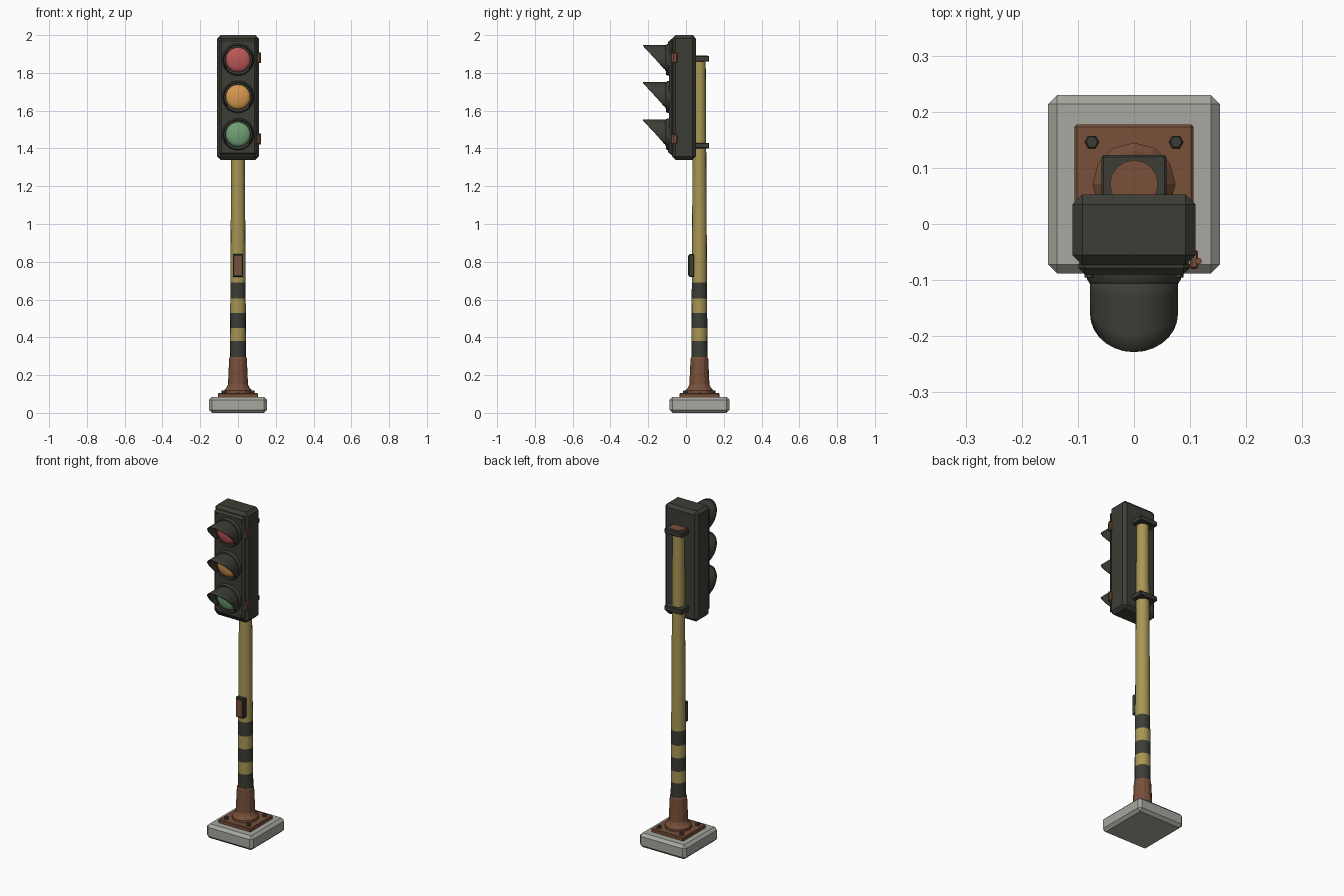
import bpy, bmesh
from math import sin, cos, pi, radians
from mathutils import Matrix, Vector

if "Cube" in bpy.data.objects:
    bpy.data.objects.remove(bpy.data.objects["Cube"])


def material(name, r, g, b):
    lin = [((c / 255 + 0.055) / 1.055) ** 2.4 for c in (r, g, b)] + [1]
    m = bpy.data.materials.new(name)
    m.use_nodes = True
    m.diffuse_color = lin
    m.node_tree.nodes["Principled BSDF"].inputs["Base Color"].default_value = lin
    return m


CONCRETE = material("concrete", 168, 167, 160)
RUST = material("rust", 120, 80, 58)
DARK = material("dark paint", 60, 61, 53)
YELLOW = material("yellow paint", 168, 150, 84)
RED = material("red glass", 188, 88, 86)
AMBER = material("amber glass", 214, 152, 78)
GREEN = material("green glass", 112, 160, 116)

POLE_Y = 0.071


def finish(name, bm, mats, smooth=None):
    bmesh.ops.recalc_face_normals(bm, faces=bm.faces)
    me = bpy.data.meshes.new(name)
    bm.to_mesh(me)
    bm.free()
    for m in mats:
        me.materials.append(m)
    ob = bpy.data.objects.new(name, me)
    bpy.context.collection.objects.link(ob)
    if smooth:
        bpy.ops.object.select_all(action="DESELECT")
        ob.select_set(True)
        bpy.context.view_layer.objects.active = ob
        bpy.ops.object.shade_smooth_by_angle(angle=radians(smooth))
    return ob


def box(name, x, y, z, mat, bevel=0):
    """Box between (low, high) pairs, with chamfered edges."""
    bm = bmesh.new()
    size = [b - a for a, b in (x, y, z)]
    mid = [(a + b) / 2 for a, b in (x, y, z)]
    bmesh.ops.create_cube(bm, size=1, matrix=Matrix.Translation(mid) @ Matrix.Diagonal((*size, 1)))
    if bevel:
        bmesh.ops.bevel(bm, geom=bm.edges[:], offset=bevel, segments=1, affect="EDGES")
    return finish(name, bm, [mat])


def lathe(name, profile, mats, origin, sides=16, forward=False, smooth=None, rule=None):
    """Spin (radius, height) points about z, or about -y when forward."""
    bm = bmesh.new()
    rings = []
    for r, h in profile:
        rings.append([bm.verts.new((r * cos(2 * pi * i / sides), r * sin(2 * pi * i / sides), h))
                      for i in range(sides)])
    for a, b in zip(rings, rings[1:]):
        for i in range(sides):
            j = (i + 1) % sides
            f = bm.faces.new((a[i], a[j], b[j], b[i]))
            if rule:
                f.material_index = rule(f.calc_center_median().z)
    bm.faces.new(rings[0])
    bm.faces.new(rings[-1])
    if forward:
        bm.transform(Matrix.Rotation(pi / 2, 4, "X"))
    bm.transform(Matrix.Translation(origin))
    return finish(name, bm, mats, smooth)


# Footing, rusty base plate and bolts
box("footing", (-0.153, 0.153), (-0.088, 0.23), (0, 0.085), CONCRETE, 0.016)
box("base_plate", (-0.106, 0.106), (-0.035, 0.177), (0.08, 0.105), RUST, 0.004)
for sx in (-1, 1):
    for sy in (-1, 1):
        lathe("base_bolt", [(0.013, 0.1), (0.013, 0.115), (0.01, 0.119)], [DARK],
              (0.075 * sx, POLE_Y + 0.075 * sy, 0), 6)

# Sleeve around the pole foot
lathe("pole_sleeve", [(0.074, 0.1), (0.074, 0.118), (0.06, 0.135), (0.053, 0.15),
                      (0.047, 0.285), (0.044, 0.295)], [RUST], (0, POLE_Y, 0), 12)

# Tapered pole with painted bands
bands = [(0.295, 0.38), (0.45, 0.53), (0.605, 0.69)]
levels = [0.1] + [z for band in bands for z in band] + [1.0, 1.4, 1.875]
lathe("pole", [(0.0445 - 0.006 * z, z) for z in levels], [YELLOW, DARK], (0, POLE_Y, 0), 16,
      smooth=35, rule=lambda z: int(any(a < z < b for a, b in bands)))
lathe("pole_cap", [(0.043, 1.865), (0.043, 1.893)], [RUST], (0, POLE_Y, 0), 16)

# Service hatch on the pole
box("hatch_frame", (-0.027, 0.027), (0.014, 0.045), (0.72, 0.84), DARK, 0.004)
box("hatch_door", (-0.019, 0.019), (0.01, 0.016), (0.73, 0.83), RUST)

# Clamps joining the pole to the housing
for z in (1.4, 1.86):
    box("clamp", (-0.058, 0.058), (0.04, 0.123), (z, z + 0.03), DARK, 0.004)

# Signal housing and front panel
box("housing", (-0.11, 0.11), (-0.073, 0.053), (1.34, 2.0), DARK, 0.018)
box("front_panel", (-0.1, 0.1), (-0.09, -0.06), (1.365, 1.98), DARK, 0.012)
for x in (-0.08, 0.08):
    for z in (1.385, 1.96):
        lathe("panel_screw", [(0.008, 0.08), (0.008, 0.095)], [DARK], (x, 0, z), 6, True)

# Hinges on the left side of the housing
for z in (1.45, 1.88):
    box("hinge_leaf", (0.1, 0.114), (-0.08, -0.046), (z - 0.025, z + 0.025), RUST, 0.003)
    lathe("hinge_pin", [(0.006, z - 0.028), (0.006, z + 0.028)], [RUST], (0.115, -0.066, 0), 8)


def visor(z):
    """Half-tube hood whose length grows towards its top."""
    bm = bmesh.new()
    rows, steps, radius = 4, 20, 0.076
    grid = []
    for i in range(steps + 1):
        a = radians(-40 + 260 * i / steps)
        reach = max(0.004, 0.055 + 0.9 * radius * sin(a))
        grid.append([bm.verts.new((radius * cos(a), -0.1 - (reach + 0.005) * k / rows,
                                   z + radius * sin(a))) for k in range(rows + 1)])
    for a, b in zip(grid, grid[1:]):
        for k in range(rows):
            bm.faces.new((a[k], a[k + 1], b[k + 1], b[k]))
    ob = finish("visor", bm, [DARK], 35)
    shell = ob.modifiers.new("thickness", "SOLIDIFY")
    shell.thickness = 0.005
    shell.offset = 0


# Three lamps: rim, domed lens and visor
for z, name, glass in ((1.87, "red", RED), (1.673, "amber", AMBER), (1.475, "green", GREEN)):
    lathe(name + "_rim", [(0.086, 0.08), (0.084, 0.098), (0.079, 0.106), (0.066, 0.106),
                          (0.064, 0.098)], [DARK], (0, 0, z), 24, True, 35)
    lathe(name + "_lens", [(0.066, 0.096)] + [(0.066 * cos(t), 0.1 + 0.02 * sin(t))
          for t in (0, 0.4, 0.8, 1.2, 1.5)], [glass], (0, 0, z), 24, True, 40)
    visor(z)
